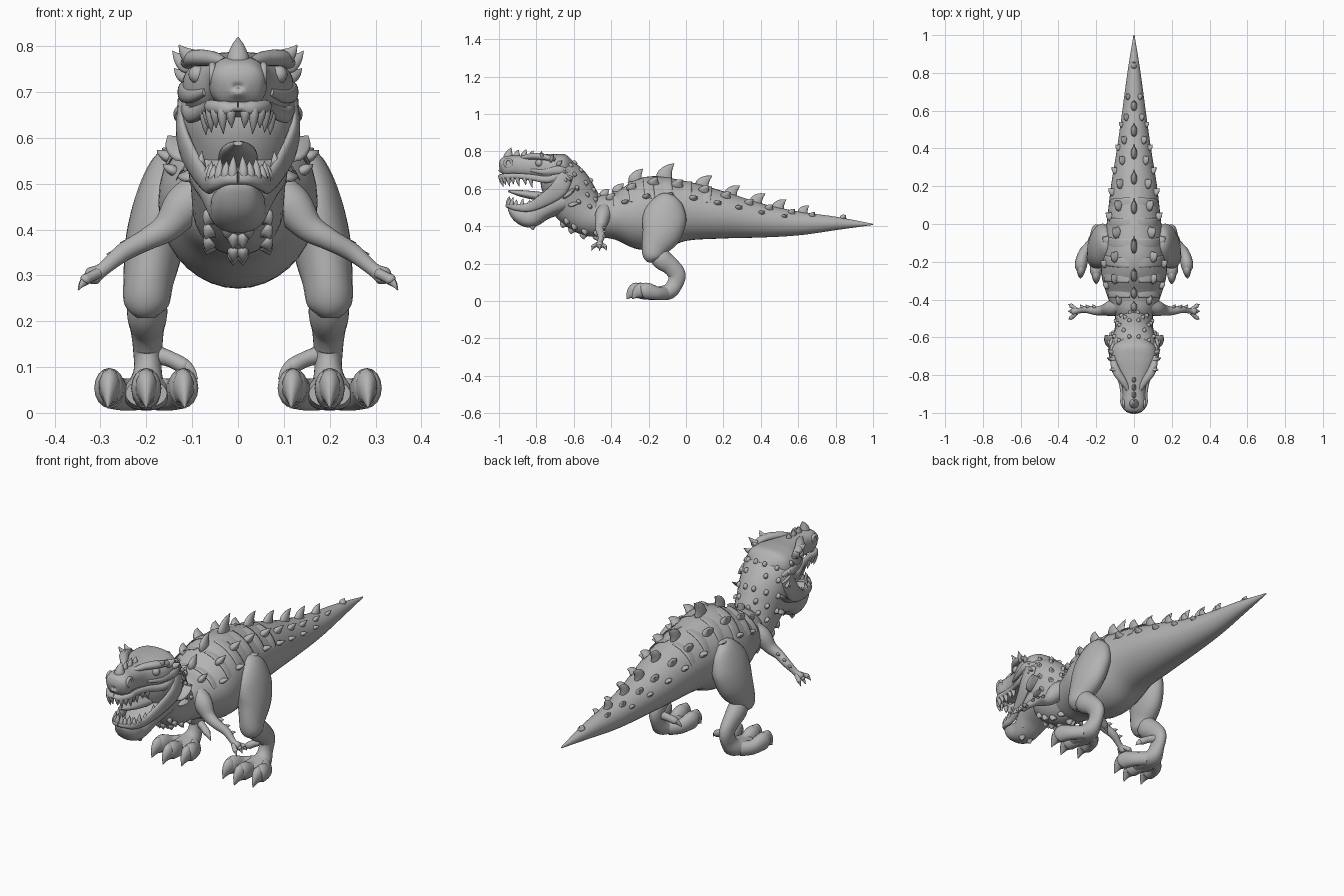
import bpy, bmesh, math
from mathutils import Vector

default_cube = bpy.data.objects.get("Cube")
if default_cube:
    bpy.data.objects.remove(default_cube)

grey = bpy.data.materials.new("matte grey")
grey.use_nodes = True
GREY = (0.45, 0.45, 0.45, 1)
grey.diffuse_color = GREY
grey.node_tree.nodes["Principled BSDF"].inputs["Base Color"].default_value = GREY


def spline(points, steps):
    """Catmull-Rom interpolation of equally long tuples."""
    out, last = [], len(points) - 1
    for i in range(last):
        a, b = points[max(i - 1, 0)], points[i]
        c, d = points[i + 1], points[min(i + 2, last)]
        for s in range(steps):
            t = s / steps
            out.append([q + t * (r - p) / 2 + t * t * (p - 2.5 * q + 2 * r - e / 2)
                        + t ** 3 * (3 * q - p - 3 * r + e) / 2
                        for p, q, r, e in zip(a, b, c, d)])
    return out + [list(points[last])]


def frames(stations, steps=6, ref=(1, 0, 0)):
    """Stations are x, y, z, half width along ref, half height across it."""
    rows, result = spline(stations, steps), []
    centres = [Vector(r[:3]) for r in rows]
    for i, row in enumerate(rows):
        tangent = (centres[min(i + 1, len(rows) - 1)] - centres[max(i - 1, 0)]).normalized()
        side = Vector(ref)
        side = (side - tangent * side.dot(tangent)).normalized()
        result.append((centres[i], side, tangent.cross(side), tangent,
                       max(row[3], 0.001), max(row[4], 0.001)))
    return result


def skin(bm, rings, sides=24, power=1.0):
    def shaped(v):
        return math.copysign(abs(v) ** power, v)
    loops = []
    for c, side, up, _, w, h in rings:
        angles = [math.tau * k / sides for k in range(sides)]
        loops.append([bm.verts.new(c + side * w * shaped(math.sin(a)) + up * h * shaped(math.cos(a)))
                      for a in angles])
    for lower, upper in zip(loops, loops[1:]):
        for k in range(sides):
            j = (k + 1) % sides
            bm.faces.new((lower[k], lower[j], upper[j], upper[k]))
    bm.faces.new(loops[0])
    bm.faces.new(loops[-1])


def finish(name, bm, mirror=False):
    bmesh.ops.recalc_face_normals(bm, faces=bm.faces)
    for face in bm.faces:
        face.smooth = len(face.verts) == 4
    mesh = bpy.data.meshes.new(name)
    bm.to_mesh(mesh)
    bm.free()
    mesh.materials.append(grey)
    obj = bpy.data.objects.new(name, mesh)
    bpy.context.collection.objects.link(obj)
    if mirror:
        obj.modifiers.new("mirror", "MIRROR").use_mirror_merge = False


def part(name, *lofts, mirror=False, ref=(1, 0, 0), sides=24, power=1.0):
    bm = bmesh.new()
    for stations in lofts:
        skin(bm, frames(stations, ref=ref), sides, power)
    finish(name, bm, mirror)


def thorn(bm, base, normal, lean, length, width, thick, bend=0.7):
    """Curved spike rising along normal and sweeping along lean."""
    n, l, base = Vector(normal).normalized(), Vector(lean).normalized(), Vector(base)
    path = [(base - n * length * 0.25, 0.9), (base + n * length * 0.1, 1),
            (base + n * length * 0.6 + l * length * bend * 0.4, 0.6),
            (base + n * length + l * length * bend, 0.03)]
    skin(bm, frames([(*p, thick * s, width * s) for p, s in path], 3, n.cross(l)), 10)


def on_surface(ring, angle):
    c, side, up, tangent, w, h = ring
    s, k = math.sin(angle), math.cos(angle)
    return c + side * w * s + up * h * k, side * s / w + up * k / h, -tangent


# Trunk and tail
trunk = [(0, y, z, w, h) for y, z, w, h in (
    (1.0, .41, .003, .003), (.8, .415, .035, .036), (.6, .415, .062, .064),
    (.4, .43, .09, .091), (.2, .458, .122, .125), (0, .48, .145, .16),
    (-.15, .472, .168, .197), (-.27, .458, .172, .182), (-.38, .453, .142, .125),
    (-.46, .455, .112, .11), (-.52, .46, .08, .08))]
part("trunk_and_tail", trunk, sides=36)

# Neck
neck = [(0, -.40, .45, .1, .1), (0, -.51, .455, .1, .11), (0, -.585, .52, .106, .13),
        (0, -.64, .61, .122, .13), (0, -.685, .68, .124, .108), (0, -.715, .73, .09, .06)]
part("neck", neck, sides=32)

# Skull and snout
skull = [(0, y, z, w, h) for y, z, w, h in (
    (-.6, .7, .05, .04), (-.65, .703, .112, .08), (-.72, .71, .12, .077),
    (-.78, .715, .1, .068), (-.84, .72, .07, .06), (-.9, .722, .06, .056),
    (-.95, .72, .063, .056), (-.98, .71, .052, .045), (-.995, .705, .022, .02),
    (-.998, .705, .004, .004))]
part("skull", skull, sides=32, power=.8)

# Lower jaw with raised rim running up to the cheeks
jaw = [(0, y, z, w, h) for y, z, w, h in (
    (-.60, .56, .1, .07), (-.68, .525, .108, .062), (-.76, .485, .085, .052),
    (-.83, .447, .064, .054), (-.89, .462, .056, .045), (-.935, .495, .035, .022),
    (-.95, .508, .004, .004))]
part("lower_jaw", jaw, sides=28, power=.85)
jaw_rim = [(.118, -.64, .68, .014, .04), (.12, -.68, .6, .014, .045),
           (.094, -.76, .54, .013, .035), (.066, -.84, .502, .012, .024),
           (.053, -.91, .502, .012, .018), (.026, -.945, .51, .012, .014),
           (0, -.953, .512, .012, .014)]
part("jaw_rim", jaw_rim, mirror=True, sides=14)
lip = [(.112, -.66, .675, .013, .018), (.104, -.74, .65, .013, .018),
       (.072, -.83, .662, .012, .016), (.06, -.9, .668, .012, .015),
       (.06, -.95, .668, .012, .015), (.034, -.985, .665, .011, .015), (0, -.99, .668, .011, .015)]
part("upper_lip", lip, mirror=True, sides=14)

# Chin knobs
knobs = bmesh.new()
for x, y, z, length in ((.022, -.82, .405, .026), (.04, -.85, .43, .022), (.048, -.78, .445, .022)):
    thorn(knobs, (x, y, z), (x * 6, -.1, -1), (0, 1, 0), length, .02, .016, .3)
finish("chin_knobs", knobs, mirror=True)

# Tongue
part("tongue", [(0, -.68, .55, .045, .02), (0, -.78, .56, .043, .024),
                (0, -.88, .575, .035, .018), (0, -.95, .588, .01, .005)])

# Teeth along the front of both jaws
teeth = bmesh.new()
for row, (curve, way, size) in enumerate(((lip, -1, .046), (jaw_rim, 1, .04))):
    for i, spot in enumerate(spline(curve[2:], 2)[row:-1]):
        length = size * (.75 if i % 2 else 1)
        root = (spot[0], spot[1], spot[2] + way * .01)
        thorn(teeth, root, (0, 0, way), (-.2, .8, 0), length, .012, .011, .2)
finish("teeth", teeth, mirror=True)

# Brows, eyes and nostrils
part("brow_ridges", [(.03, -.88, .765, .01, .01), (.056, -.835, .773, .018, .016),
                     (.095, -.775, .773, .022, .018), (.115, -.7, .757, .012, .01)], mirror=True, sides=16)
part("cheek_ridges", [(.07, -.83, .7, .008, .008), (.1, -.76, .692, .012, .016),
                      (.12, -.68, .7, .012, .022), (.1, -.62, .69, .01, .01)], mirror=True, sides=16)
eyes = bmesh.new()
bmesh.ops.create_uvsphere(eyes, u_segments=16, v_segments=10, radius=.02)
bmesh.ops.translate(eyes, verts=eyes.verts, vec=(.088, -.785, .738))
finish("eyes", eyes, mirror=True)
nostril = [(.056, -.95 + .018 * math.cos(a), .738 + .02 * math.sin(a), .008, .008)
           for a in [math.tau * k / 8 for k in range(9)]]
part("nostril_rims", nostril, mirror=True, sides=10)

# Nose horn and snout crest
crest = bmesh.new()
for y, z, length, width, thick in ((-.95, .765, .055, .026, .026), (-.905, .775, .034, .018, .012),
                                   (-.865, .775, .036, .018, .012), (-.825, .778, .026, .014, .012)):
    thorn(crest, (0, y, z), (0, 0, 1), (0, 1, 0), length, width, thick, .3)
finish("snout_crest", crest)

# Brow horns and cheek frill
horns = bmesh.new()
for base, normal, lean, length, width in (
        ((.1, -.77, .775), (1, 0, .25), (0, -.2, 1), .03, .02),
        ((.11, -.72, .76), (1, .2, .2), (0, .3, 1), .034, .02),
        ((.115, -.68, .735), (1, .4, 0), (0, .5, 1), .026, .016),
        ((.115, -.63, .655), (1, .2, -.1), (0, .5, -.5), .024, .026),
        ((.11, -.62, .58), (1, .2, .1), (0, .6, .5), .044, .05),
        ((.1, -.6, .52), (1, .2, -.2), (0, 1, .3), .03, .032)):
    thorn(horns, base, normal, lean, length, width, .012)
finish("horns_and_cheek_frill", horns, mirror=True)

# Tall spines down the middle of the back
trunk_rings = frames(trunk, 16)
spines = bmesh.new()


def nearest_ring(y):
    return min(trunk_rings, key=lambda ring: abs(ring[0].y - y))


for y, length in ((-.44, .03), (-.36, .04), (-.25, .055), (-.1, .068), (.07, .055), (.23, .048),
                  (.36, .05), (.49, .046), (.62, .036), (.84, .016)):
    thorn(spines, *on_surface(nearest_ring(y), 0), length, .012 + length * .45, .017, .85)
finish("back_spines", spines)

# Side scutes in two rows, shrinking towards the tail
scutes = bmesh.new()
for angle, scale, start, count in ((.62, 1, -.4, 10), (1.08, .75, -.32, 8)):
    for i in range(count):
        y = start + i * .12
        size = scale * (.046 - abs(y + .05) * .03)
        thorn(scutes, *on_surface(nearest_ring(y), angle), size * .85, size * .75, size * .42)
finish("side_scutes", scutes, mirror=True)

# Soft rib folds across the back
folds = bmesh.new()
for y in (-.36, -.27, -.18, -.09, 0, .1):
    ring = nearest_ring(y)
    arc = [on_surface(ring, .15 + .2 * k)[0] for k in range(6)]
    skin(folds, frames([(*p, .028, .004 * math.sin(math.pi * (k + .5) / 6))
                        for k, p in enumerate(arc)], 3, (0, 1, 0)), 10)
finish("rib_folds", folds, mirror=True)

# Flat neck scutes and throat fringe
bumps = bmesh.new()
neck_rings = frames(neck, 6)
for row, index in enumerate(range(8, 25, 4)):
    for k in range(3):
        angle = .2 + .5 * k + (.25 if row % 2 else 0)
        thorn(bumps, *on_surface(neck_rings[index], angle), .012, .016, .011)
for index in (4, 6, 8, 10):
    for angle in (3.05, 2.5):
        point, normal, back = on_surface(neck_rings[index], angle)
        thorn(bumps, point, normal, back + Vector((0, 0, -1)), .015, .022, .014)
finish("neck_scutes_and_fringe", bumps, mirror=True)

# Hind legs
part("thighs", [(.13, -.08, .56, .02, .03), (.145, -.09, .535, .045, .075), (.165, -.11, .46, .06, .115),
                (.182, -.13, .37, .064, .108), (.195, -.165, .29, .055, .075),
                (.2, -.18, .235, .048, .052), (.2, -.18, .208, .02, .02)], mirror=True)
part("shins", [(.195, -.17, .28, .03, .05), (.198, -.13, .225, .044, .055), (.198, -.08, .185, .037, .048),
               (.197, -.048, .14, .032, .046), (.197, -.06, .09, .031, .042),
               (.2, -.09, .052, .045, .042), (.2, -.14, .042, .06, .037),
               (.2, -.2, .042, .045, .03)], mirror=True)

# Toes and claws
toes, claws = [], bmesh.new()
for spread, reach in ((-.08, .03), (0, 0), (.08, .03)):
    x, y = .2 + spread, -.265 + reach
    toes.append([(.2 + spread * .3, -.11, .04, .03, .035), (.2 + spread * .8, y + .08, .042, .03, .036),
                 (x, y + .025, .054, .033, .044), (x, y, .05, .028, .036), (x, y - .012, .045, .01, .01)])
    thorn(claws, (x, y - .002, .055), (spread, -1, 0), (0, 0, -1), .05, .042, .024, .9)
toes.append([(.19, -.05, .13, .022, .022), (.15, -.065, .118, .017, .018),
             (.118, -.08, .102, .017, .017), (.108, -.085, .096, .008, .008)])
thorn(claws, (.115, -.082, .1), (-1, -.4, -.3), (0, 0, -1), .03, .015, .012, .6)
part("toes", *toes, mirror=True, sides=16)
finish("toe_claws", claws, mirror=True)

# Arms, fingers and finger claws
part("arms", [(.07, -.43, .48, .045, .05), (.115, -.445, .452, .043, .047), (.155, -.455, .405, .03, .032),
              (.2, -.46, .378, .023, .024), (.25, -.452, .35, .02, .02), (.295, -.46, .313, .014, .015),
              (.318, -.462, .298, .02, .02), (.33, -.465, .288, .008, .008)],
     mirror=True, ref=(0, 1, 0), sides=18)
fingers, nails = [], bmesh.new()
for y in (-.035, 0, .03):
    fingers.append([(.305, -.462 + y * .3, .305, .011, .011), (.325, -.462 + y * .8, .295, .011, .011),
                    (.334, -.462 + y, .29, .011, .012), (.338, -.462 + y, .285, .004, .004)])
    thorn(nails, (.333, -.462 + y, .288), (.6, y * 10, -.3), (0, 0, -1), .018, .01, .007)
part("fingers", *fingers, mirror=True, ref=(0, 1, 0), sides=12)
for x, z in ((.21, .39), (.245, .37), (.275, .345)):
    thorn(nails, (x, -.44, z), (.2, 1, .4), (1, 0, -.4), .014, .01, .007)
finish("finger_claws", nails, mirror=True)
